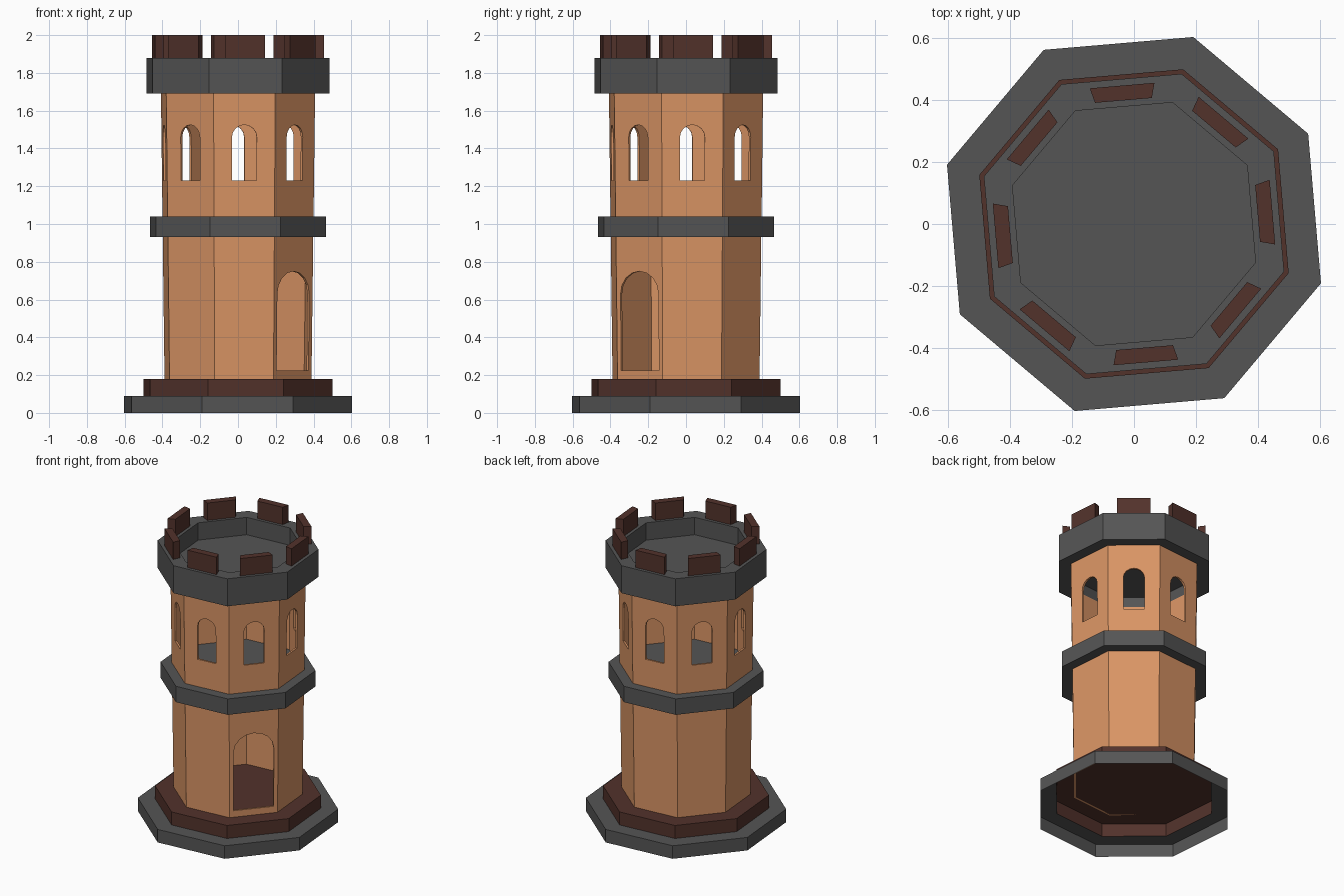
import bpy, bmesh, math
from mathutils import Matrix, Vector

if "Cube" in bpy.data.objects:
    bpy.data.objects.remove(bpy.data.objects["Cube"])

SIDES = 8
PHASE = math.radians(27.4)      # angle of one octagon corner
STEP = 2 * math.pi / SIDES


def material(name, rgb):
    m = bpy.data.materials.new(name)
    m.diffuse_color = (*rgb, 1)
    m.use_nodes = True
    m.node_tree.nodes["Principled BSDF"].inputs["Base Color"].default_value = m.diffuse_color
    return m


STONE = material("dark_stone", (0.09, 0.09, 0.09))
BROWN = material("dark_brown", (0.085, 0.032, 0.024))
CLAY = material("orange_clay", (0.70, 0.30, 0.13))


def finish(name, bm, mat=None):
    bmesh.ops.remove_doubles(bm, verts=bm.verts, dist=1e-5)
    bmesh.ops.recalc_face_normals(bm, faces=bm.faces)
    me = bpy.data.meshes.new(name)
    bm.to_mesh(me)
    bm.free()
    ob = bpy.data.objects.new(name, me)
    bpy.context.collection.objects.link(ob)
    if mat:
        me.materials.append(mat)
    return ob


def octagon_lathe(name, profile, mat, closed=False):
    """Sweep (radius, z) points round the eight corners."""
    bm = bmesh.new()
    rings = []
    for r, z in profile:
        rings.append([bm.verts.new((r * math.cos(PHASE + i * STEP),
                                    r * math.sin(PHASE + i * STEP), z))
                      for i in range(SIDES)])
    pairs = list(zip(rings, rings[1:]))
    if closed:
        pairs.append((rings[-1], rings[0]))
    for a, b in pairs:
        for i in range(SIDES):
            j = (i + 1) % SIDES
            bm.faces.new((a[i], a[j], b[j], b[i]))
    return finish(name, bm, mat)


def prism(bm, bottom, offset, matrix):
    """Extrude a polygon along an offset, then place it."""
    low = [bm.verts.new(matrix @ Vector(p)) for p in bottom]
    top = [bm.verts.new(matrix @ (Vector(p) + Vector(offset))) for p in bottom]
    n = len(low)
    bm.faces.new(low)
    bm.faces.new(top)
    for i in range(n):
        bm.faces.new((low[i], low[(i + 1) % n], top[(i + 1) % n], top[i]))


def face_matrix(i):
    """Turn local +x toward the middle of side i."""
    return Matrix.Rotation(PHASE + (i + 0.5) * STEP, 4, 'Z')


def arch(half, z0, spring, top, segs=8):
    pts = [(0.28, -half, z0), (0.28, half, z0)]
    for k in range(segs + 1):
        a = math.pi * k / segs
        pts.append((0.28, half * math.cos(a), spring + (top - spring) * math.sin(a)))
    return pts


# Stepped base, open underneath
octagon_lathe("base_step", [(0.634, 0), (0.634, 0.09), (0.5245, 0.09)], STONE)
octagon_lathe("plinth", [(0.5245, 0.09), (0.5245, 0.18), (0, 0.18)], BROWN)

# Thin, slightly flared tower wall
wall = octagon_lathe("tower_wall", [(0.408, 0.18), (0.428, 1.69),
                                    (0.414, 1.69), (0.394, 0.18)], CLAY, closed=True)

# Eight arched windows and one door on the front right side
bm = bmesh.new()
for i in range(SIDES):
    prism(bm, arch(0.066, 1.23, 1.46, 1.525), (0.25, 0, 0), face_matrix(i))
prism(bm, arch(0.131, 0.225, 0.63, 0.75), (0.25, 0, 0), face_matrix(-2))
cutter = finish("opening_cutter", bm)
cutter.hide_render = True
mod = wall.modifiers.new("openings", 'BOOLEAN')
mod.operation = 'DIFFERENCE'
mod.solver = 'EXACT'
mod.object = cutter
bpy.context.view_layer.objects.active = wall
bpy.ops.object.modifier_apply(modifier=mod.name)
bpy.data.objects.remove(cutter, do_unlink=True)

# Middle floor band
octagon_lathe("middle_floor", [(0, 0.93), (0.49, 0.93), (0.49, 1.04), (0, 1.04)], STONE)

# Parapet ring and recessed roof deck
octagon_lathe("parapet", [(0.509, 1.69), (0.509, 1.88),
                          (0.412, 1.88), (0.412, 1.69)], STONE, closed=True)
octagon_lathe("roof_deck", [(0.412, 1.76), (0, 1.76)], STONE)

# Merlons, one in the middle of each side
bm = bmesh.new()
for i in range(SIDES):
    prism(bm, [(0.401, -0.092, 1.88), (0.449, -0.105, 1.88),
               (0.449, 0.105, 1.88), (0.401, 0.092, 1.88)],
          (0, 0, 0.12), face_matrix(i))
finish("merlons", bm, BROWN)
